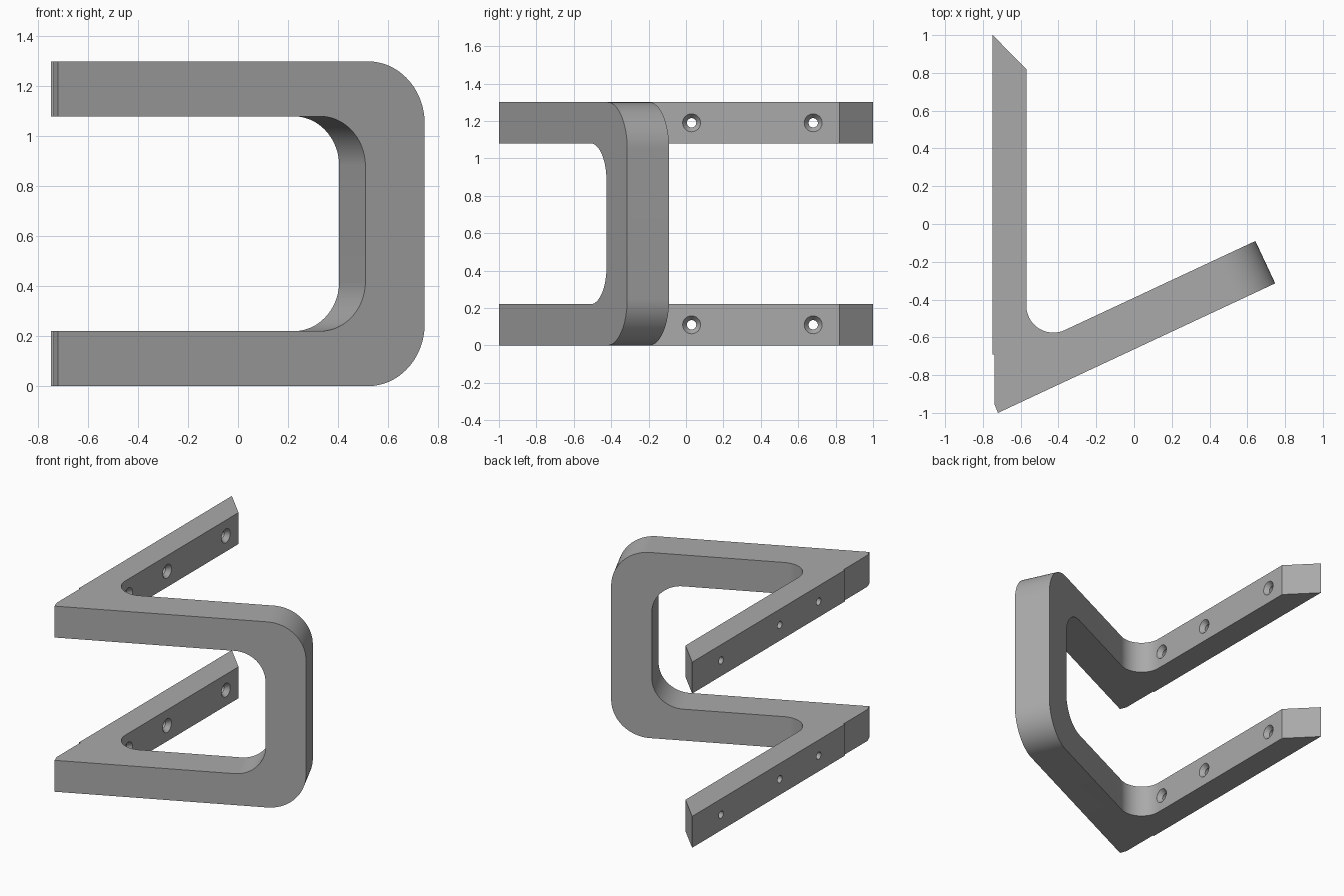
import bpy, bmesh
from math import sin, cos, radians
from mathutils import Vector, Matrix

if "Cube" in bpy.data.objects:
    bpy.data.objects.remove(bpy.data.objects["Cube"], do_unlink=True)

HEIGHT, BAR = 1.30, 0.22          # overall height, height of each arm
SLANT = radians(25.1)             # direction of the handle in plan
TIP = Vector((-0.72, -1.0, 0))    # front corner where the handle starts
LENGTH = 1.618                    # handle length along its front face

grey = bpy.data.materials.new("grey metal")
grey.use_nodes = True
grey.diffuse_color = (0.4, 0.4, 0.4, 1)
grey.node_tree.nodes["Principled BSDF"].inputs["Base Color"].default_value = grey.diffuse_color


def arc(cx, cy, r, start, end, steps=32):
    angles = [radians(start + (end - start) * i / steps) for i in range(steps + 1)]
    return [(cx + r * cos(a), cy + r * sin(a)) for a in angles]


def make_object(name, bm):
    bmesh.ops.recalc_face_normals(bm, faces=bm.faces)
    mesh = bpy.data.meshes.new(name)
    bm.to_mesh(mesh)
    bm.free()
    mesh.materials.append(grey)
    obj = bpy.data.objects.new(name, mesh)
    bpy.context.collection.objects.link(obj)
    return obj


def prism(name, outline, depth, matrix=Matrix()):
    """Extrude a closed outline along local z."""
    bm = bmesh.new()
    face = bm.faces.new([bm.verts.new((x, y, 0)) for x, y in outline])
    new = bmesh.ops.extrude_face_region(bm, geom=[face])["geom"]
    bmesh.ops.translate(bm, vec=(0, 0, depth), verts=[v for v in new if isinstance(v, bmesh.types.BMVert)])
    bm.transform(matrix)
    return make_object(name, bm)


def lathe_x(name, stations, y, z, sides=32):
    """Solid of revolution about an axis parallel to x."""
    bm = bmesh.new()
    rings = []
    for x, r in stations:
        rings.append([bm.verts.new((x, y + py, z + pz)) for py, pz in arc(0, 0, r, 0, 360, sides)[:-1]])
    for a, b in zip(rings, rings[1:]):
        for i in range(sides):
            j = (i + 1) % sides
            bm.faces.new((a[i], a[j], b[j], b[i]))
    bm.faces.new(rings[0])
    bm.faces.new(rings[-1])
    return make_object(name, bm)


def boolean(target, cutter, operation):
    mod = target.modifiers.new("cut", "BOOLEAN")
    mod.operation, mod.object, mod.solver = operation, cutter, "EXACT"
    bpy.context.view_layer.objects.active = target
    bpy.ops.object.modifier_apply(modifier=mod.name)
    bpy.data.objects.remove(cutter, do_unlink=True)


# Plan outline: mounting arm with mitred end, inner fillet, slanted handle
plan = [(-0.748, 1.0), (-0.57, 0.82)]
plan += arc(-0.427, -0.432, 0.143, 180, 295)
plan += [(0.643, -0.09), (0.748, -0.314), (-0.72, -1.0),
         (-0.738, -0.955), (-0.738, -0.69), (-0.748, -0.69)]
bracket = prism("handle_bracket", plan, HEIGHT)

# Local frame of the handle face: x along the handle, y up, z to the front
along = Vector((cos(SLANT), sin(SLANT), 0))
normal = Vector((sin(SLANT), -cos(SLANT), 0))
frame = Matrix((along, Vector((0, 0, 1)), normal)).transposed().to_4x4()
frame = Matrix.Translation(TIP - normal * 3) @ frame

# Rounded outer corners of the handle
R = 0.25
outer = [(-1, -0.0)] + arc(LENGTH + 0.002 - R, R, R, -90, 0)
outer += arc(LENGTH + 0.002 - R, HEIGHT - R, R, 0, 90) + [(-1, HEIGHT)]
boolean(bracket, prism("outer_cutter", outer, 4, frame), "INTERSECT")

# Opening between the two arms, rounded inside the grip
r, edge = 0.2, LENGTH - 0.26
inner = [(-1, BAR)] + arc(edge - r, BAR + r, r, -90, 0)
inner += arc(edge - r, HEIGHT - BAR - r, r, 0, 90) + [(-1, HEIGHT - BAR)]
boolean(bracket, prism("opening_cutter", inner, 4, frame), "DIFFERENCE")

# Countersunk screw holes through both mounting arms
screw = [(-0.9, 0.025), (-0.6, 0.025), (-0.57, 0.048), (-0.5, 0.048)]
for z in (BAR / 2, HEIGHT - BAR / 2):
    for y in (-0.40, 0.03, 0.68):
        boolean(bracket, lathe_x("hole_cutter", screw, y, z), "DIFFERENCE")

bpy.ops.object.select_all(action="DESELECT")
bracket.select_set(True)
bpy.context.view_layer.objects.active = bracket
bpy.ops.object.shade_smooth_by_angle(angle=radians(20))
